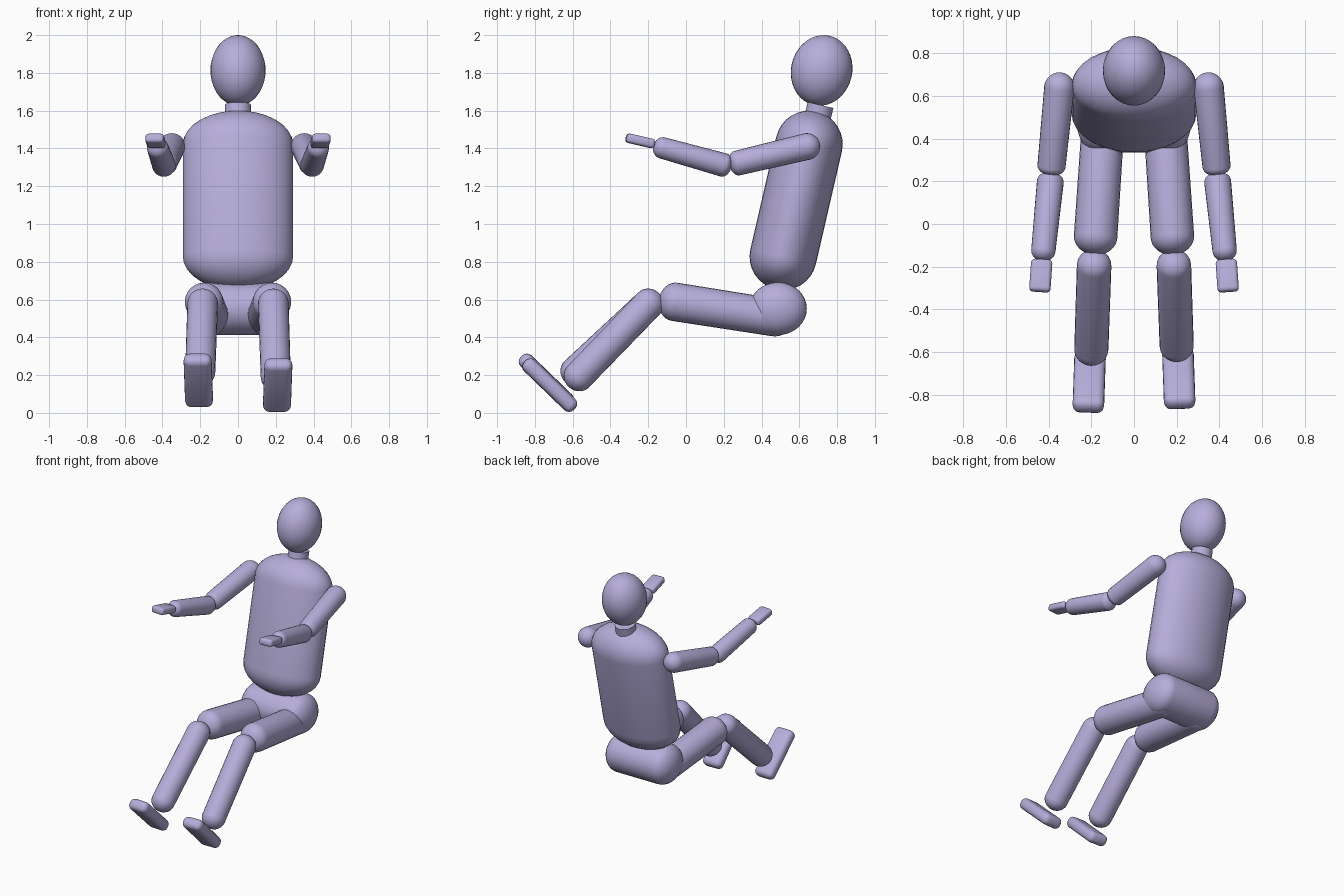
import bpy, bmesh
from math import sin, cos, pi, radians
from mathutils import Matrix, Vector

cube = bpy.data.objects.get("Cube")
if cube:
    bpy.data.objects.remove(cube, do_unlink=True)

lavender = bpy.data.materials.new("soft_lavender")
lavender.use_nodes = True
COLOUR = (0.47, 0.42, 0.70, 1)
lavender.diffuse_color = COLOUR
lavender.node_tree.nodes["Principled BSDF"].inputs["Base Color"].default_value = COLOUR


def finish(name, bm, matrix):
    bmesh.ops.recalc_face_normals(bm, faces=bm.faces)
    mesh = bpy.data.meshes.new(name)
    bm.to_mesh(mesh)
    bm.free()
    mesh.materials.append(lavender)
    obj = bpy.data.objects.new(name, mesh)
    obj.matrix_world = matrix
    bpy.context.collection.objects.link(obj)
    return obj


def smooth(obj, angle=40):
    bpy.ops.object.select_all(action='DESELECT')
    obj.select_set(True)
    bpy.context.view_layer.objects.active = obj
    bpy.ops.object.shade_smooth_by_angle(angle=radians(angle))


def lathe(name, profile, matrix, sides=32):
    """Revolve (radius, height) points round local z; scaling comes with the matrix."""
    bm = bmesh.new()
    rings = [[bm.verts.new((r * cos(2 * pi * i / sides), r * sin(2 * pi * i / sides), z))
              for i in range(sides)] for r, z in profile]
    for a, b in zip(rings, rings[1:]):
        for i in range(sides):
            j = (i + 1) % sides
            bm.faces.new((a[i], a[j], b[j], b[i]))
    bm.faces.new(rings[0])
    bm.faces.new(rings[-1])
    bmesh.ops.transform(bm, matrix=matrix.to_3x3().to_4x4(), verts=bm.verts)
    obj = finish(name, bm, Matrix.Translation(matrix.translation))
    smooth(obj)
    return obj


def rounded_profile(r0, r1, length, cap0, cap1, steps=8):
    """Capsule outline, with end caps of any height."""
    arcs = [pi / 2 * k / steps for k in range(steps)]
    start = [(r0 * cos(a), -cap0 * sin(a)) for a in reversed(arcs)]
    end = [(r1 * cos(a), length + cap1 * sin(a)) for a in arcs]
    tip0, tip1 = (r0 * 0.04, -cap0), (r1 * 0.04, length + cap1)
    return [tip0] + start + end + [tip1]


def limb(name, start, end, r0, r1, cap0, cap1):
    start, end = Vector(start), Vector(end)
    axis = end - start
    turn = axis.to_track_quat('Z', 'Y').to_matrix().to_4x4()
    lathe(name, rounded_profile(r0, r1, axis.length, cap0, cap1),
          Matrix.Translation(start) @ turn, sides=24)


def slab(name, centre, size, pitch, yaw, bevel):
    bm = bmesh.new()
    bmesh.ops.create_cube(bm, size=1, matrix=Matrix.Diagonal((*size, 1)))
    bmesh.ops.bevel(bm, geom=bm.edges[:], offset=bevel, segments=4, profile=0.5,
                    affect='EDGES', clamp_overlap=True)
    turn = Matrix.Rotation(radians(yaw), 4, 'Z') @ Matrix.Rotation(radians(pitch), 4, 'X')
    smooth(finish(name, bm, Matrix.Translation(centre) @ turn))


# Torso, neck and head lean back together
lean = Matrix.Rotation(radians(-13), 4, 'X')
flatten = Matrix.Diagonal((1.64, 1, 1, 1))
half = 0.305
torso_profile = [(r, z - half) for r, z in
                 rounded_profile(0.178, 0.178, 2 * half, 0.178, 0.178)]
lathe("torso", torso_profile, Matrix.Translation((0, 0.583, 1.125)) @ lean @ flatten)
lathe("neck", [(0.07, -0.12), (0.07, 0)], Matrix.Translation((0, 0.712, 1.63)) @ lean)

head_profile = [(max(0.002, sin(pi * k / 20)), -cos(pi * k / 20)) for k in range(21)]
lathe("head", head_profile,
      Matrix.Translation((0, 0.718, 1.813)) @ lean @ Matrix.Diagonal((0.146, 0.162, 0.188, 1)))

# Pelvis lies across the body
hip_half = 0.17
pelvis_profile = [(r, z - hip_half) for r, z in
                  rounded_profile(0.14, 0.14, 2 * hip_half, 0.1, 0.1)]
lathe("pelvis", pelvis_profile,
      Matrix.Translation((0, 0.487, 0.552)) @ Matrix.Diagonal((1, 1.09, 1, 1))
      @ Matrix.Rotation(pi / 2, 4, 'Y'))

# Arms and legs; the right foot is held slightly higher
for side, s, lift in (("left", 1, 0), ("right", -1, 0.025)):
    limb(side + "_upper_arm", (s * 0.35, 0.64, 1.41), (s * 0.387, 0.27, 1.322),
         0.071, 0.066, 0.071, 0.042)
    limb(side + "_forearm", (s * 0.392, 0.2, 1.312), (s * 0.425, -0.125, 1.403),
         0.063, 0.057, 0.042, 0.05)
    slab(side + "_hand", (s * 0.437, -0.242, 1.44), (0.1, 0.155, 0.05), -13, s * 4, 0.018)
    limb(side + "_thigh", (s * 0.145, 0.47, 0.505), (s * 0.18, -0.06, 0.588),
         0.1, 0.102, 0.1, 0.085)
    limb(side + "_shin", (s * 0.187, -0.195, 0.58),
         (s * 0.2, -0.57 - lift * 0.7, 0.192 + lift), 0.081, 0.08, 0.075, 0.075)
    slab(side + "_foot", (s * 0.21, -0.722 - lift * 0.7, 0.147 + lift),
         (0.148, 0.365, 0.08), -44, s * 2, 0.034)
